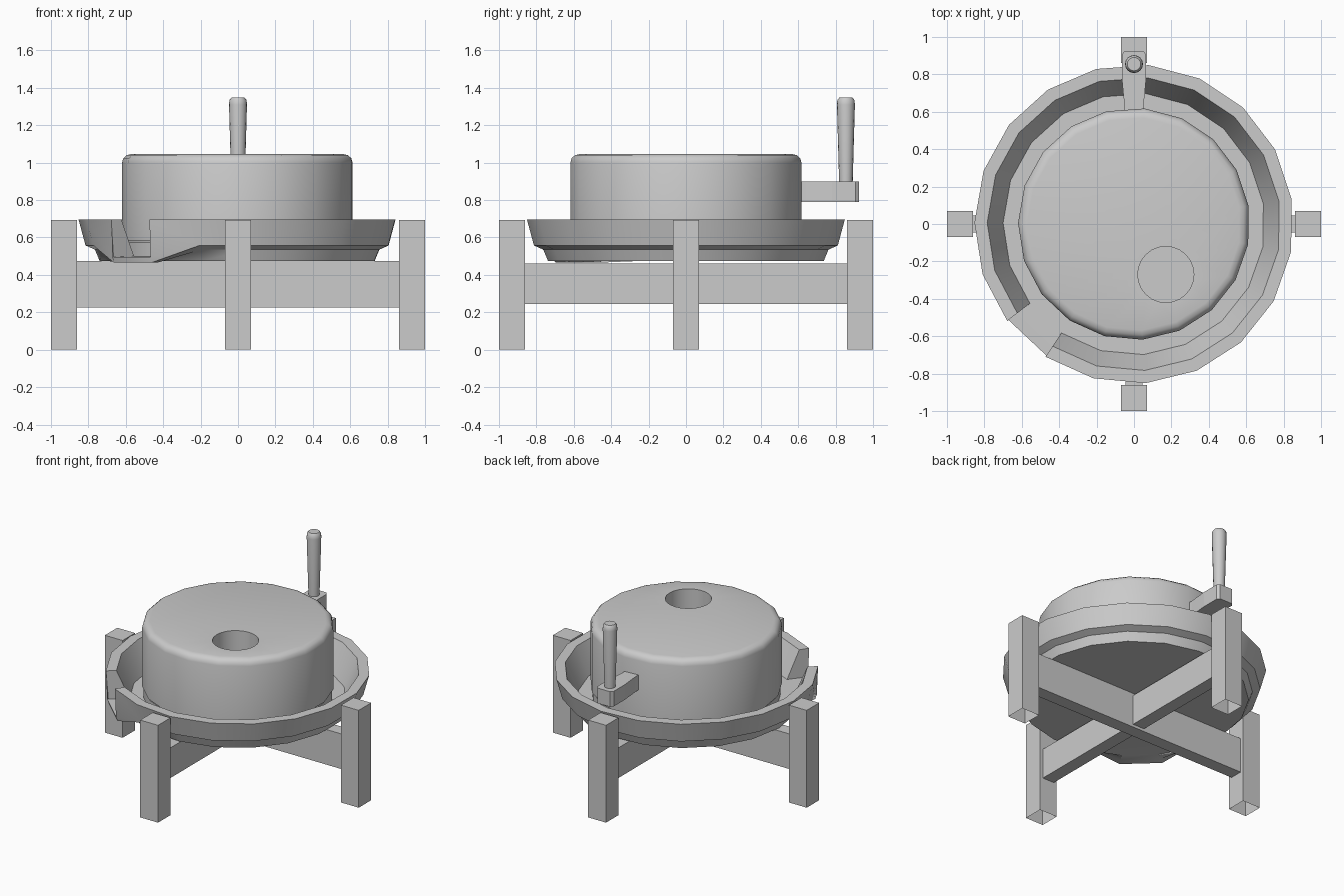
import bpy, bmesh, math

if "Cube" in bpy.data.objects:
    bpy.data.objects.remove(bpy.data.objects["Cube"])

grey = bpy.data.materials.new("stone_grey")
grey.diffuse_color = (0.6, 0.6, 0.6, 1)
grey.use_nodes = True
grey.node_tree.nodes["Principled BSDF"].inputs["Base Color"].default_value = grey.diffuse_color

SIDES = 19
ANGLES = [math.radians(-10) + 2 * math.pi * k / SIDES for k in range(SIDES)]


def finish(bm, name, smooth=None):
    """Turn a bmesh into a named object, optionally smooth shaded."""
    bmesh.ops.recalc_face_normals(bm, faces=bm.faces[:])
    me = bpy.data.meshes.new(name)
    bm.to_mesh(me)
    bm.free()
    me.materials.append(grey)
    ob = bpy.data.objects.new(name, me)
    bpy.context.collection.objects.link(ob)
    if smooth:
        bpy.ops.object.select_all(action='DESELECT')
        ob.select_set(True)
        bpy.context.view_layer.objects.active = ob
        bpy.ops.object.shade_smooth_by_angle(angle=math.radians(smooth))
    return ob


def box(name, x, y, z, open_bottom=False):
    bm = bmesh.new()
    bmesh.ops.create_cube(bm, size=1)
    for v in bm.verts:
        for i, (a, b) in enumerate((x, y, z)):
            v.co[i] = a if v.co[i] < 0 else b
    if open_bottom:
        low = [f for f in bm.faces if f.calc_center_median().z < z[0] + 1e-4]
        bmesh.ops.delete(bm, geom=low, context='FACES_ONLY')
    return finish(bm, name)


def ring(bm, r, z, angles, cx=0, cy=0):
    return [bm.verts.new((cx + r * math.cos(a), cy + r * math.sin(a), z)) for a in angles]


def bridge(bm, a, b):
    for i in range(len(a)):
        j = (i + 1) % len(a)
        bm.faces.new((a[i], a[j], b[j], b[i]))


def lathe(name, profile, angles, cx=0, cy=0, smooth=30):
    """Closed turned solid."""
    bm = bmesh.new()
    rings = [ring(bm, r, z, angles, cx, cy) for r, z in profile]
    for a, b in zip(rings, rings[1:]):
        bridge(bm, a, b)
    bm.faces.new(rings[0])
    bm.faces.new(rings[-1])
    return finish(bm, name, smooth)


# Stand: four posts and two crossing rails
W = 0.07
for name, cx, cy in (("right_leg", .93, 0), ("left_leg", -.93, 0),
                     ("front_leg", 0, -.93), ("back_leg", 0, .93)):
    box(name, (cx - W, cx + W), (cy - W, cy + W), (0, .693), True)
box("cross_rail_x", (-.87, .87), (-.046, .046), (.225, .475))
box("cross_rail_y", (-.046, .046), (-.87, .87), (.245, .46))

# Catch pan with an open spout between two neighbouring columns
bm = bmesh.new()
PAN = [(.74, .475), (.765, .535), (.815, .557), (.853, .697), (.785, .697), (.70, .50)]
S0, S1 = 12, 13
cols = []
for k, a in enumerate(ANGLES):
    prof = list(PAN)
    if k in (S0, S1):
        prof[1], prof[2] = (.78, .465), (.835, .465)
        prof.append((.845, .495))  # spout lip
    cols.append([bm.verts.new((r * math.cos(a), r * math.sin(a), z)) for r, z in prof])
for k in range(SIDES):
    c, d = cols[k], cols[(k + 1) % SIDES]
    order = [0, 1, 2, 6, 5] if k == S0 else range(6)
    order = list(order)
    for i, j in zip(order, order[1:]):
        loop = [c[i], d[i], d[j], c[j]]
        if k != S0 and i == 2:  # keep the lip vertex in the outer wall
            if len(d) > 6:
                loop.insert(2, d[6])
            if len(c) > 6:
                loop.append(c[6])
        bm.faces.new(loop)
for k in (S0, S1):  # cut ends of the wall beside the spout
    c = cols[k]
    bm.faces.new((c[6], c[3], c[4], c[5]))
bm.faces.new([c[0] for c in cols])
bm.faces.new([c[5] for c in cols])
finish(bm, "catch_pan", 30)

# Fixed lower stone
lathe("lower_stone", [(.61, .495), (.61, .572)], ANGLES)

# Turning upper stone with rounded edge and an off-centre feed hole
bm = bmesh.new()
outer = [ring(bm, r, z, ANGLES) for r, z in
         ((.62, .585), (.62, 1.0), (.613, 1.024), (.595, 1.04), (.57, 1.046))]
for a, b in zip(outer, outer[1:]):
    bridge(bm, a, b)
hole_angles = [2 * math.pi * i / 24 for i in range(24)]
hole = [ring(bm, .15, z, hole_angles, .17, -.27) for z in (.585, 1.046)]
bridge(bm, hole[0], hole[1])
for o, h in ((outer[0], hole[0]), (outer[-1], hole[1])):
    edges = [bm.edges.get((l[i], l[i - 1])) for l in (o, h) for i in range(len(l))]
    bmesh.ops.triangle_fill(bm, edges=edges, use_beauty=True)
finish(bm, "upper_stone", 40)

# Crank arm, flaring toward its chamfered end
bm = bmesh.new()
half = [(.05, .56), (.052, .64), (.065, .78), (.065, .905), (.05, .925)]
outline = half + [(-x, y) for x, y in reversed(half)]
face = bm.faces.new([bm.verts.new((x, y, .79)) for x, y in outline])
ext = bmesh.ops.extrude_face_region(bm, geom=[face])
for v in ext["geom"]:
    if isinstance(v, bmesh.types.BMVert):
        v.co.z = .898
finish(bm, "crank_arm")

# Upright grip
lathe("grip", [(.036, .88), (.037, .92), (.048, 1.31), (.046, 1.334), (.036, 1.347)],
      [2 * math.pi * i / 16 for i in range(16)], 0, .855, 40)
